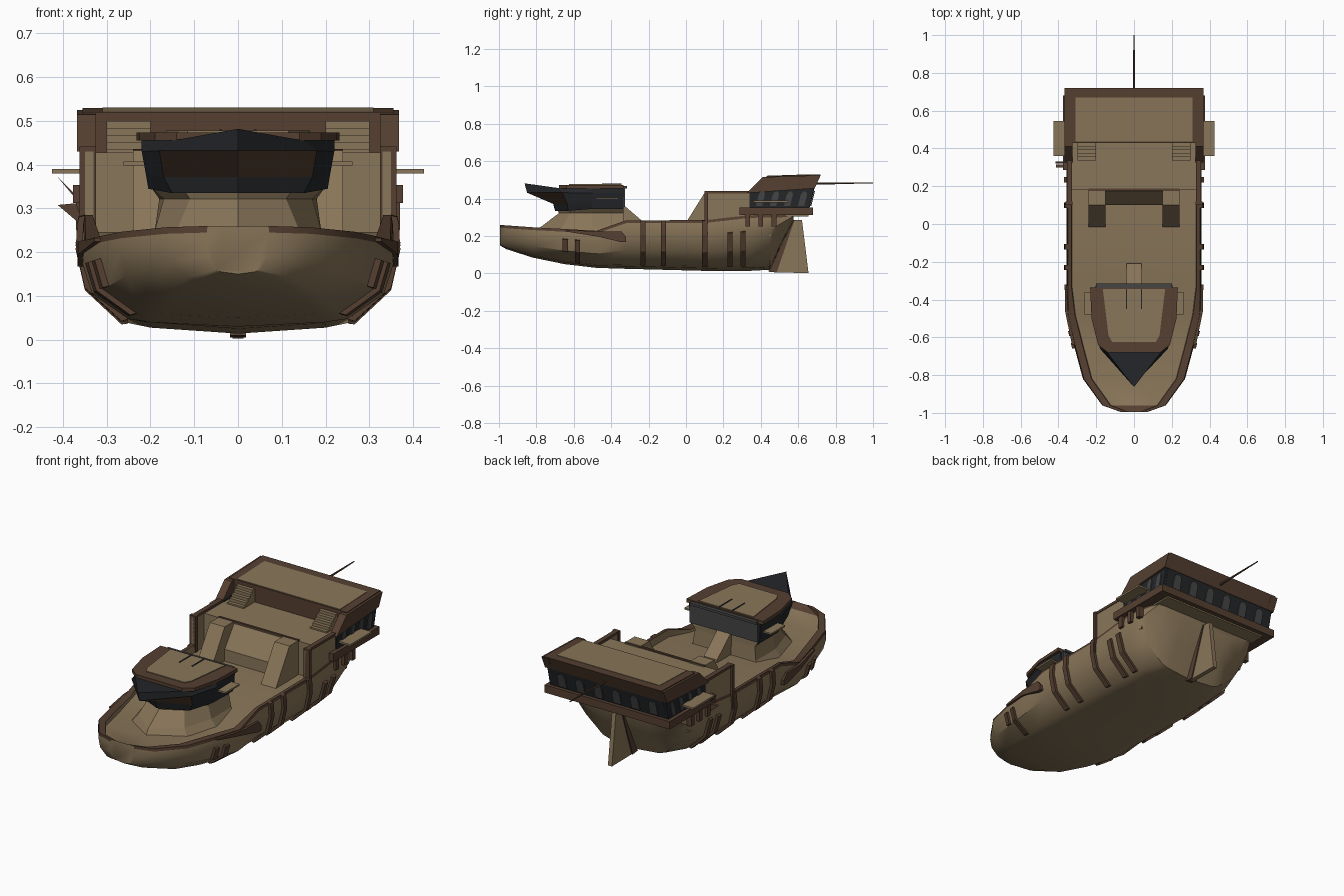
import bpy, bmesh, math
from mathutils import Vector

if "Cube" in bpy.data.objects:
    bpy.data.objects.remove(bpy.data.objects["Cube"])


def material(name, r, g, b):
    m = bpy.data.materials.new(name)
    m.use_nodes = True
    m.diffuse_color = (r, g, b, 1)
    m.node_tree.nodes["Principled BSDF"].inputs["Base Color"].default_value = (r, g, b, 1)
    return m


TAN = material("tan_planks", .25, .18, .1)
BROWN = material("brown_trim", .09, .05, .03)
DARK = material("dark_glass", .017, .019, .022)
GREY = material("grey_panel", .058, .058, .06)


def build(name, verts, faces, mats, slots, mirror=False, smooth=False):
    me = bpy.data.meshes.new(name)
    me.from_pydata(verts, [], faces)
    for m in mats:
        me.materials.append(m)
    for p, s in zip(me.polygons, slots):
        p.material_index = s
    bm = bmesh.new()
    bm.from_mesh(me)
    bmesh.ops.recalc_face_normals(bm, faces=bm.faces)
    bm.to_mesh(me)
    bm.free()
    ob = bpy.data.objects.new(name, me)
    bpy.context.collection.objects.link(ob)
    if mirror:
        ob.modifiers.new("Mirror", "MIRROR").use_mirror_merge = False
    if smooth:
        bpy.ops.object.select_all(action="DESELECT")
        ob.select_set(True)
        bpy.context.view_layer.objects.active = ob
        bpy.ops.object.shade_smooth_by_angle(angle=math.radians(35))


def loft(name, rings, mats, rule=lambda i, j: 0, **kw):
    """Skin closed rings and cap both ends."""
    n = len(rings[0])
    faces, slots = [], []
    for i in range(len(rings) - 1):
        for j in range(n):
            k = (j + 1) % n
            faces.append((i * n + j, i * n + k, (i + 1) * n + k, (i + 1) * n + j))
            slots.append(rule(i, j))
    last = (len(rings) - 1) * n
    faces += [tuple(range(n)), tuple(range(last, last + n))]
    slots += [0, 0]
    build(name, [v for r in rings for v in r], faces, mats, slots, **kw)


def side_prism(name, x0, x1, pts, mat, **kw):
    loft(name, [[(x, y, z) for y, z in pts] for x in (x0, x1)], [mat], **kw)


def box(name, x0, x1, y0, y1, z0, z1, mat, **kw):
    side_prism(name, x0, x1, [(y0, z0), (y1, z0), (y1, z1), (y0, z1)], mat, **kw)


def plan(half):
    """Close a half outline (x, y, z) across the centre line."""
    return half + [(-x, y, z) for x, y, z in reversed(half) if x > 0]


# Hull stations: y, half width, bottom, sheer, deck, rail width, fullness of the bottom
STATIONS = [
    (-.995, .07, .15, .26, .259, .035, 1), (-.96, .165, .13, .257, .235, .04, 1),
    (-.82, .265, .085, .247, .225, .04, 1), (-.65, .31, .05, .238, .215, .04, 1),
    (-.48, .348, .03, .228, .215, .035, 1), (-.32, .35, .025, .284, .245, .018, 1),
    (.1, .35, .014, .285, .245, .018, 1), (.34, .35, .014, .312, .25, .018, .95),
    (.45, .345, .02, .315, .25, .018, .75), (.51, .33, .15, .315, .27, .018, .75),
    (.575, .3, .28, .316, .3, .018, .8)]


def section(y):
    """Half cross-section of the hull from keel to deck centre."""
    for a, b in zip(STATIONS, STATIONS[1:]):
        if y <= b[0]:
            t = (y - a[0]) / (b[0] - a[0])
            _, w, lo, hi, deck, rail, full = [p + (q - p) * t for p, q in zip(a, b)]
            break
    h = hi - lo
    return [Vector((x, y, z)) for x, z in (
        (0, lo), (.57 * w * full, lo + .05 * h), (.72 * w * full, lo + .09 * h),
        (.96 * w * (1 + full) / 2, lo + .38 * h),
        (1.02 * w, lo + .72 * h), (1.01 * w, hi - .015), (w, hi), (w - rail, hi),
        (w - rail - .003, deck), (0, deck))]


loft("hull", [plan([tuple(v) for v in section(s[0])]) for s in STATIONS], [TAN, BROWN],
     lambda i, j: int(j in (5, 6, 11, 12) or (i == 0 and 5 <= j <= 12)), smooth=True)


# Ribs strapped round the hull
def rib(name, y, first, last):
    rings = []
    for yy in (y - .014, y + .014):
        inner = section(yy)[first:last + 1]
        outer = [p + Vector((.014, 0, -.004)) for p in inner]
        rings.append([tuple(p) for p in outer + inner[::-1]])
    loft(name, rings, [BROWN], mirror=True)


for k, (y, a, b) in enumerate([(-.645, 3, 4), (-.58, 2, 4), (-.23, 2, 6), (-.12, 2, 6),
                               (.1, 2, 6), (.235, 2, 4), (.305, 2, 4)]):
    rib(f"hull_rib_{k}", y, a, b)

# Tapered wedge below the bow rail, following the hull side
cheek = []
for y, lo, hi in ((-.64, .224, .232), (-.46, .195, .225), (-.345, .167, .225), (-.32, .167, .195)):
    x = section(y)[4].x
    cheek.append([(x - .02, y, lo), (x + .01, y, lo), (x + .01, y, hi), (x - .02, y, hi)])
loft("bow_cheek", cheek, [BROWN], mirror=True)

# Raised quarterdeck, its side walls and stairs
box("quarterdeck", -.335, .335, .18, .46, .2, .428, TAN)
box("quarterdeck_edge", -.24, .24, .175, .187, .425, .435, BROWN)
side_prism("bulkhead_foot", -.15, .15, [(.1, .23), (.1, .31), (.18, .42), (.18, .23)], TAN)
box("quarter_wall", .33, .35, .1, .36, .26, .43, TAN, mirror=True)
box("quarter_post", .325, .362, .1, .118, .2, .442, BROWN, mirror=True)
box("quarter_rail", .328, .354, .1, .36, .428, .442, BROWN, mirror=True)
side_prism("stair", .15, .24, [(-.02, .24), (.19, .24), (.19, .432), (.1, .432)], TAN, mirror=True)

# Stern cabin: glazed body, brown upper frame, tan roof
side_prism("stern_glazing", -.343, .343, [(.45, .35), (.66, .35), (.69, .47), (.45, .47)], DARK)
side_prism("stern_side_glazing", .325, .357, [(.34, .35), (.66, .35), (.685, .46), (.34, .44)],
           DARK, mirror=True)
side_prism("stern_side_frame", .325, .368, [(.325, .43), (.41, .515), (.72, .525), (.688, .455)],
           BROWN, mirror=True)
side_prism("stern_roof_frame", -.355, .355, [(.43, .41), (.43, .52), (.72, .53), (.688, .455)], BROWN)
side_prism("stern_roof_panel", -.31, .31, [(.436, .515), (.436, .5225), (.67, .5305), (.67, .52)], TAN)
for k in range(5):
    y = .335 + .019 * k
    box(f"roof_step_{k}", .2, .3, y, .43, .42 + .016 * k, .436 + .016 * k, TAN, mirror=True)

# Ledge round the stern with brackets and side platforms
box("stern_ledge", -.35, .35, .48, .68, .312, .354, BROWN)
box("stern_ledge_soffit", -.32, .32, .48, .655, .304, .313, TAN)
box("side_ledge", .32, .377, .285, .68, .312, .354, BROWN, mirror=True)
for k, y in enumerate((.33, .4, .47)):
    side_prism(f"ledge_bracket_{k}", .335, .37,
               [(y - .013, .25), (y + .013, .25), (y + .013, .315), (y - .013, .315)],
               BROWN, mirror=True)
box("side_platform", .34, .425, .36, .545, .38, .39, TAN, mirror=True)
loft("side_fin", [[(-.37, y, .312), (-.412, y, .308), (-.35, y, .255)] for y in (.3, .315)], [BROWN])
loft("side_strut", [[(-.415, y, .375), (-.365, y, .325), (-.365, y, .315)] for y in (.32, .33)], [BROWN])

# Arched panes along the stern and both sides
ARCH = [(-.024, 0), (.024, 0), (.024, .055)] + \
       [(.024 * math.cos(a * math.pi / 6), .055 + .024 * math.sin(a * math.pi / 6))
        for a in range(1, 6)] + [(-.024, .055)]
for k in range(6):
    cx = -.275 + .11 * k
    rings = [[(cx + u, .664 + .25 * v + d, .362 + v) for u, v in ARCH] for d in (0, .006)]
    loft(f"stern_pane_{k}", rings, [GREY])
for k in range(4):
    cy = .39 + .075 * k
    side_prism(f"side_pane_{k}", .354, .361, [(cy + .7 * u + .25 * v, .36 + v) for u, v in ARCH],
               GREY, mirror=True)

# Rudder and stern spar
side_prism("rudder", -.012, .012, [(.47, .005), (.655, .003), (.62, .285), (.57, .285)], TAN)
side_prism("rudder_post", -.018, .018, [(.44, .01), (.485, .005), (.58, .285), (.55, .285)], BROWN)
loft("stern_spar", [[(r * math.cos(a * math.pi / 3), y, z + r * math.sin(a * math.pi / 3))
                     for a in range(6)] for y, z, r in ((.68, .48, .007), (1, .485, .003))], [BROWN])

# Wheelhouse: flared base, glazed band, pointed visor, roof
loft("wheelhouse_base", [
    plan([(0, -.8, .21), (.17, -.68, .21), (.22, -.5, .21), (.21, -.325, .21)]),
    plan([(0, -.775, .25), (.14, -.66, .25), (.19, -.5, .25), (.19, -.33, .25)]),
    plan([(0, -.68, .322), (.11, -.62, .322), (.17, -.5, .322), (.18, -.335, .322)]),
    plan([(0, -.69, .35), (.13, -.62, .35), (.2, -.5, .35), (.2, -.335, .35)])], [TAN])
loft("wheelhouse_glazing", [
    plan([(0, -.7, .335), (.15, -.63, .335), (.205, -.5, .345), (.205, -.335, .345)]),
    plan([(0, -.71, .372), (.17, -.635, .372), (.21, -.5, .375), (.21, -.335, .375)]),
    plan([(0, -.85, .432), (.18, -.66, .432), (.22, -.5, .43), (.215, -.335, .43)]),
    plan([(0, -.863, .482), (.15, -.67, .455), (.22, -.5, .455), (.215, -.335, .455)])],
    [DARK, BROWN], lambda i, j: int(i == 1 and j in (0, 6)))
box("wheelhouse_back_panel", -.205, .205, -.337, -.325, .355, .455, GREY)
box("wheelhouse_back_sill", -.2, .2, -.34, -.315, .455, .468, GREY)
loft("wheelhouse_roof", [plan([(.14, -.68, z), (.19, -.64, z), (.225, -.5, z), (.232, -.335, z)])
                         for z in (.455, .474)], [BROWN])
loft("wheelhouse_roof_panel", [plan([(.115, -.625, z), (.135, -.59, z), (.165, -.345, z)])
                               for z in (.47, .478)], [TAN])
box("roof_slot", .036, .042, -.45, -.345, .474, .481, DARK, mirror=True)
box("wheelhouse_wing", .2, .262, -.48, -.36, .398, .407, TAN, mirror=True)
side_prism("wheelhouse_ramp", -.04, .04, [(-.35, .23), (-.35, .38), (-.21, .26), (-.21, .23)], TAN)
